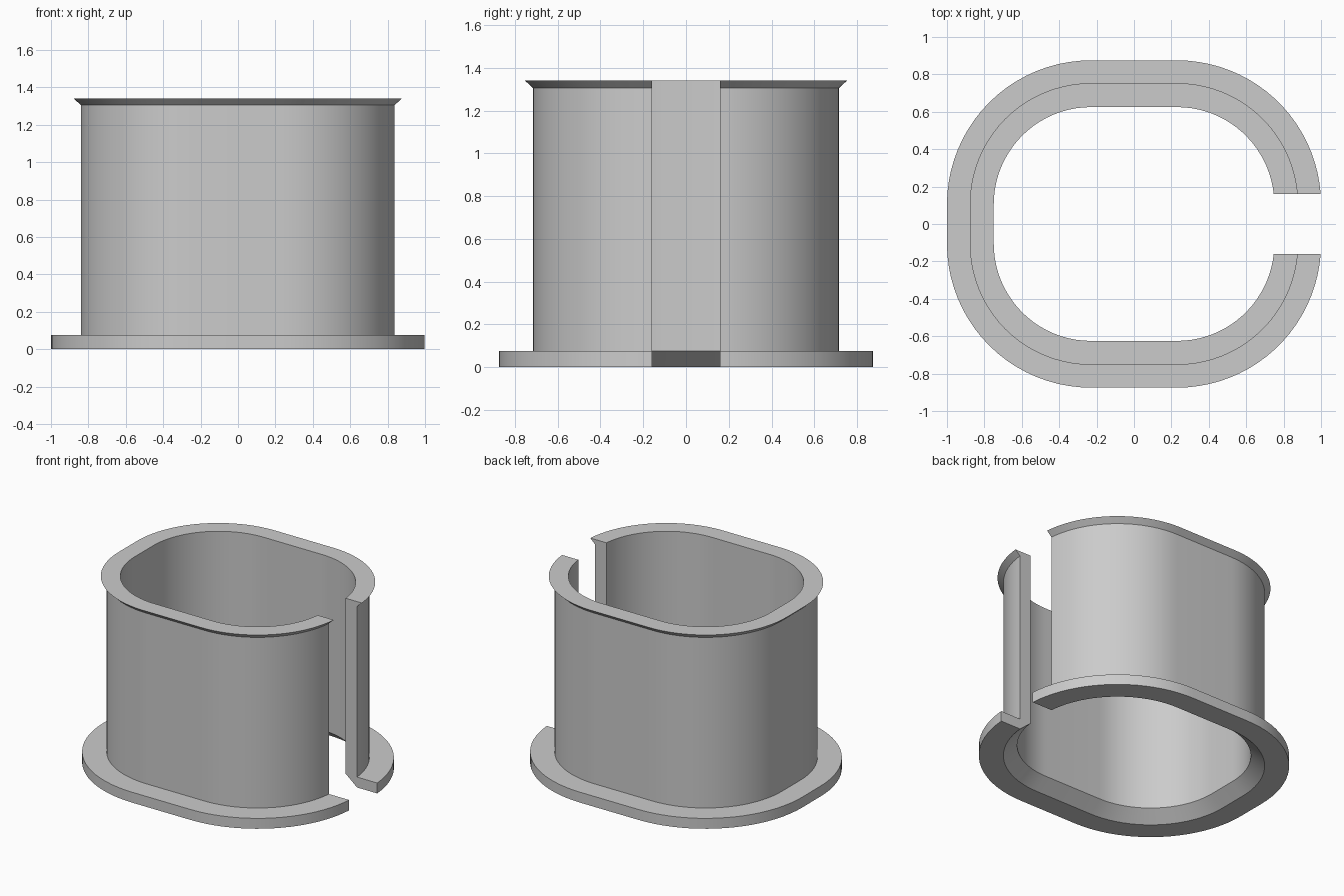
import bpy, bmesh
from math import asin, pi, sin, cos, radians

if "Cube" in bpy.data.objects:
    bpy.data.objects.remove(bpy.data.objects["Cube"], do_unlink=True)

CX, CY = 0.23, 0.105    # centres of the rounded corners
SLOT = 0.16             # half width of the slot on the +x side
STEPS = 20              # segments per corner

# Wall section: (half length in x, height)
SECTION = [(0.84, 0), (1.0, 0), (1.0, 0.075), (0.84, 0.075),
           (0.84, 1.305), (0.878, 1.34), (0.75, 1.34), (0.75, 0.075)]


def half_path(reach):
    """Outline from the slot edge round the back to the -x middle."""
    r = reach - CX
    start = asin((SLOT - CY) / r)
    pts = []
    for i in range(STEPS + 1):
        t = start + (pi / 2 - start) * i / STEPS
        pts.append((CX + r * cos(t), CY + r * sin(t)))
    for i in range(STEPS + 1):
        t = pi / 2 * (1 + i / STEPS)
        pts.append((-CX + r * cos(t), CY + r * sin(t)))
    return pts + [(-reach, 0)]


# Sweep the section along half of the ring
bm = bmesh.new()
rails = [[bm.verts.new((x, y, z)) for x, y in half_path(reach)]
         for reach, z in SECTION]
for k, a in enumerate(rails):
    b = rails[(k + 1) % len(rails)]
    for i in range(len(a) - 1):
        bm.faces.new((a[i], a[i + 1], b[i + 1], b[i]))

# Close the slot end
bm.faces.new([rail[0] for rail in rails])

# Mirror to the front half and weld the seam
half = bm.verts[:] + bm.edges[:] + bm.faces[:]
bmesh.ops.mirror(bm, geom=half, axis='Y', merge_dist=0.0001)
bmesh.ops.remove_doubles(bm, verts=bm.verts[:], dist=0.0001)
bmesh.ops.recalc_face_normals(bm, faces=bm.faces[:])

mesh = bpy.data.meshes.new("flanged_split_sleeve")
bm.to_mesh(mesh)
bm.free()
sleeve = bpy.data.objects.new("flanged_split_sleeve", mesh)
bpy.context.collection.objects.link(sleeve)

# Plain grey
grey = bpy.data.materials.new("light_grey")
grey.use_nodes = True
colour = (0.6, 0.6, 0.6, 1)
grey.diffuse_color = colour
grey.node_tree.nodes["Principled BSDF"].inputs["Base Color"].default_value = colour
mesh.materials.append(grey)

# Smooth curves, sharp corners
bpy.ops.object.select_all(action='DESELECT')
sleeve.select_set(True)
bpy.context.view_layer.objects.active = sleeve
bpy.ops.object.shade_smooth_by_angle(angle=radians(25))
